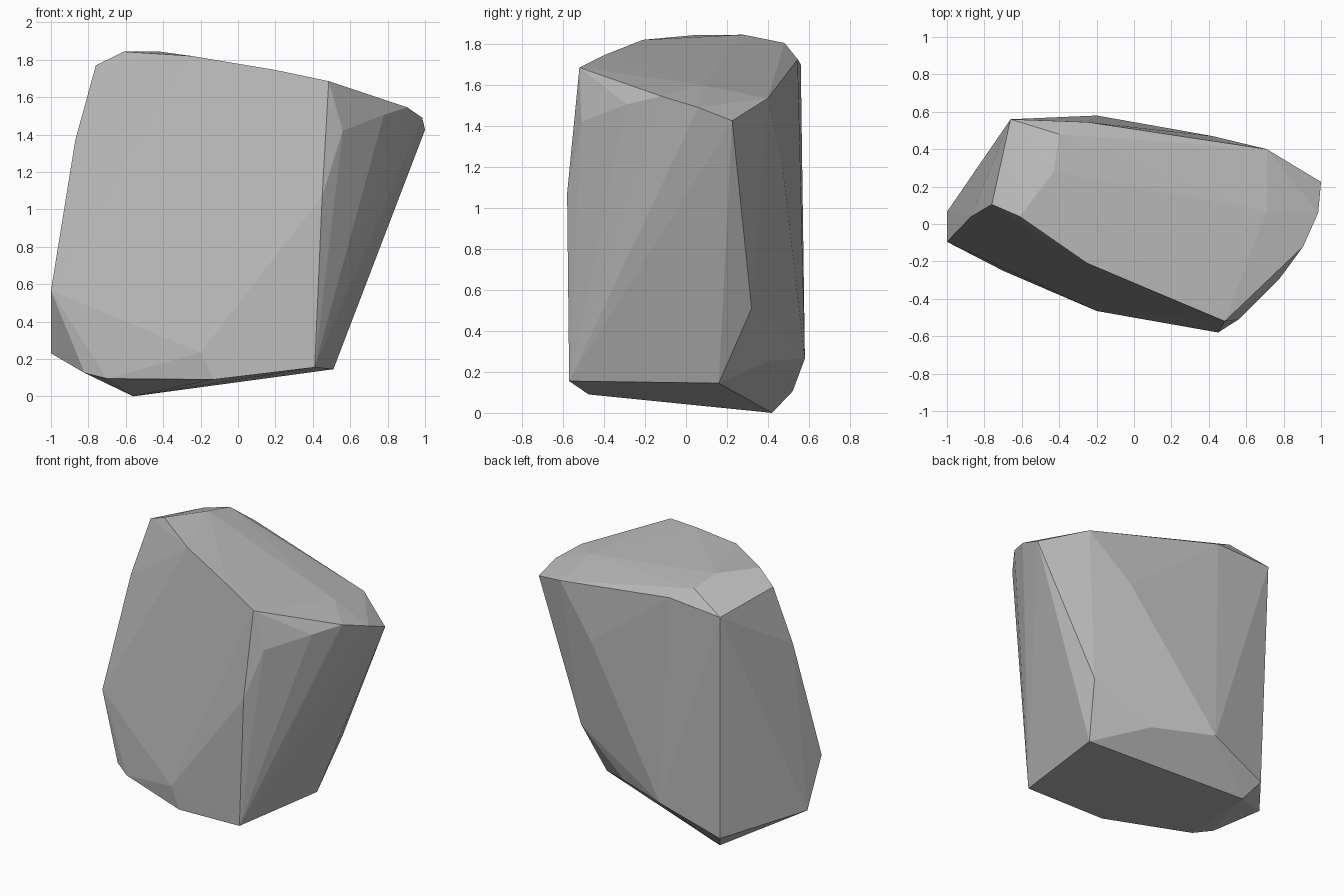
import bpy
import bmesh

# Corner points of the boulder, grouped by region; a convex hull wraps them
top_corners = [
    (0.485, -0.52, 1.685), (0.20, -0.40, 1.745), (-0.25, -0.21, 1.82),
    (-0.61, 0.04, 1.843), (-0.76, 0.105, 1.77), (-0.43, 0.28, 1.845),
    (-0.40, 0.48, 1.805), (-0.66, 0.56, 1.70), (-0.25, 0.545, 1.725),
    (0.71, 0.40, 1.535), (0.71, 0.07, 1.60),
]
side_corners = [
    (1.0, 0.225, 1.425), (0.985, 0.06, 1.49), (0.905, -0.12, 1.545),
    (0.78, -0.29, 1.505), (0.56, -0.51, 1.42), (0.45, -0.58, 1.07),
    (0.42, 0.47, 1.21), (0.60, 0.32, 0.51), (-0.87, 0.04, 1.37),
    (-1.0, -0.095, 0.565), (-1.0, 0.065, 0.23),
]
base_corners = [
    (0.41, -0.57, 0.155), (0.51, 0.16, 0.145), (0.20, 0.41, 0.255),
    (-0.20, 0.58, 0.265), (-0.63, 0.52, 0.105), (-0.56, 0.42, 0.0),
    (-0.82, -0.18, 0.125), (-0.70, -0.25, 0.095), (-0.13, -0.475, 0.09),
    (-0.20, -0.465, 0.235),
]

# Boulder body
bm = bmesh.new()
for co in top_corners + side_corners + base_corners:
    bm.verts.new(co)
bmesh.ops.convex_hull(bm, input=bm.verts[:])
bmesh.ops.delete(bm, geom=[v for v in bm.verts if not v.link_faces], context='VERTS')
bmesh.ops.recalc_face_normals(bm, faces=bm.faces[:])
mesh = bpy.data.meshes.new("boulder")
bm.to_mesh(mesh)
bm.free()
boulder = bpy.data.objects.new("boulder", mesh)
bpy.context.collection.objects.link(boulder)

# Stone colour
stone = bpy.data.materials.new("grey_stone")
stone.diffuse_color = (0.5, 0.5, 0.5, 1.0)
mesh.materials.append(stone)
